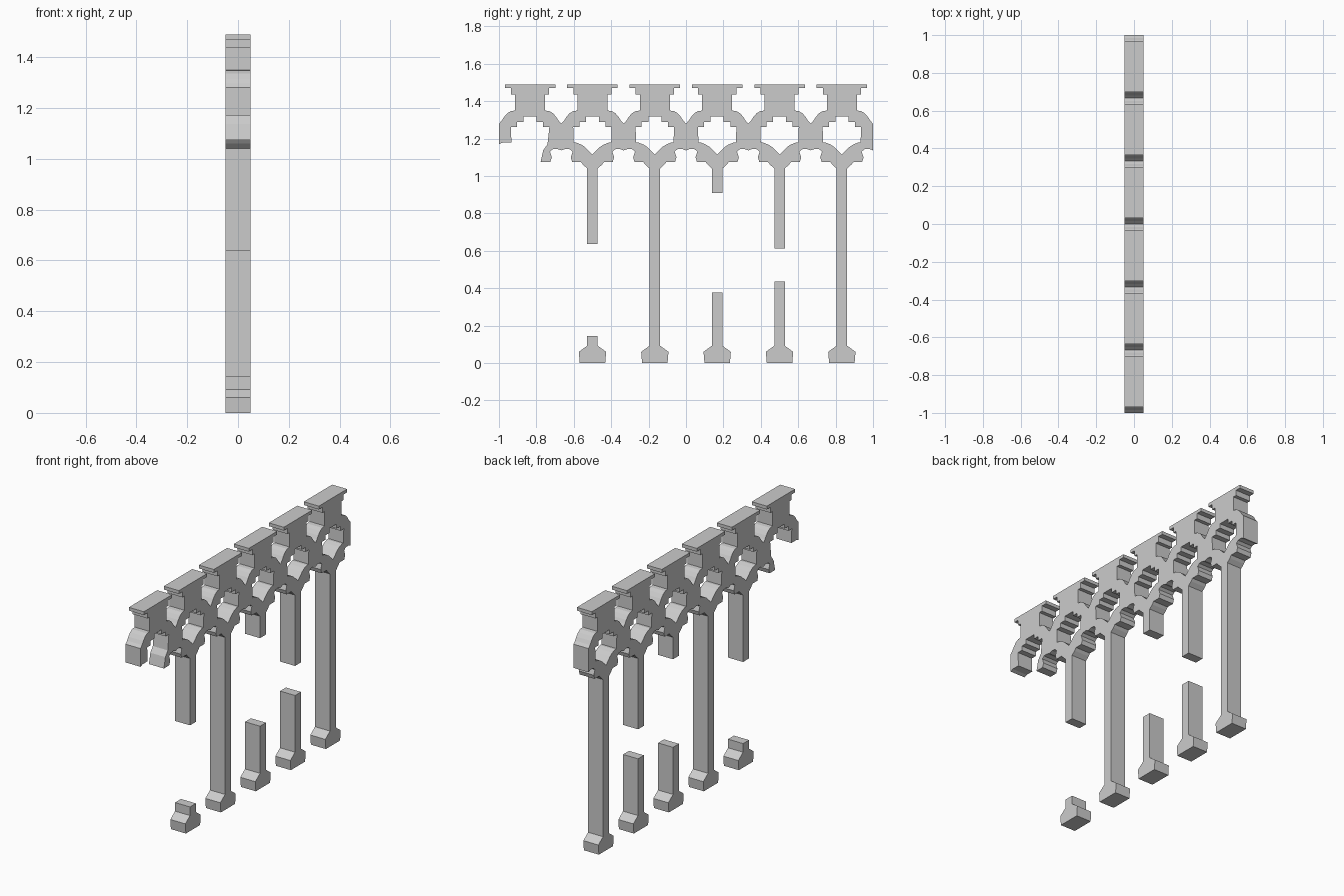
import bpy, bmesh

if "Cube" in bpy.data.objects:
    bpy.data.objects.remove(bpy.data.objects["Cube"])

T = 0.05          # half thickness
B = 1 / 6         # half bay width

# half-bay profile pieces (distance from bay centre, z)
CAP = [(0, 1.49), (.135, 1.49), (.135, 1.47), (.102, 1.47), (.102, 1.437), (.08, 1.437)]
SHOULDER = [(.08, 1.35), (.103, 1.347), (.123, 1.335), (.14, 1.315), (.152, 1.296), (B, 1.28)]
UNDERSIDE = [(B, 1.137), (.145, 1.145), (.12, 1.143), (.106, 1.13), (.116, 1.1),
             (.108, 1.075), (.062, 1.075), (.05, 1.06), (.028, 1.04), (0, 1.04)]
LOWER_HOLE = [(0, 1.115), (.02, 1.135), (.04, 1.155), (.06, 1.168), (.085, 1.178)]
UPPER_HOLE = [(.1, 1.178), (.103, 1.263), (.07, 1.263), (.07, 1.29), (.035, 1.29),
              (.035, 1.317), (0, 1.317)]
WHOLE = CAP + SHOULDER + UNDERSIDE + LOWER_HOLE + UPPER_HOLE
# broken halves of the first bay
BROKEN_L = CAP + SHOULDER + [(B, 1.17), (.148, 1.178)] + UPPER_HOLE
BROKEN_R = CAP + SHOULDER + UNDERSIDE[:5] + [(.108, 1.075), (.056, 1.075), (.07, 1.138),
                                            (.093, 1.17)] + UPPER_HOLE[1:]


def add_half(bm, c, side, pts):
    """Slab from a half profile, left open where it joins its neighbours."""
    ring = [(c + side * d, z) for d, z in pts]
    f = [bm.verts.new((T, y, z)) for y, z in ring]
    b = [bm.verts.new((-T, y, z)) for y, z in ring]
    bm.faces.new(f)
    bm.faces.new(b[::-1])
    for i in range(len(ring)):
        j = (i + 1) % len(ring)
        d0, d1, y = pts[i][0], pts[j][0], ring[i][0]
        seam = d0 == d1 and (d0 == 0 or (d0 == B and abs(y) < .99))
        if not seam:
            bm.faces.new((f[i], b[i], b[j], f[j]))


def finish(bm, name):
    bmesh.ops.remove_doubles(bm, verts=bm.verts, dist=1e-4)
    bmesh.ops.recalc_face_normals(bm, faces=bm.faces)
    me = bpy.data.meshes.new(name)
    bm.to_mesh(me)
    bm.free()
    ob = bpy.data.objects.new(name, me)
    bpy.context.collection.objects.link(ob)


def column(name, c, z0, z1):
    """Shaft between two heights, with a flared foot when it reaches the ground."""
    pts = [(0, z1), (.028, z1)]
    if z0 == 0:
        pts += [(.028, .093), (.073, .06), (.068, 0), (0, 0)]
    else:
        pts += [(.028, z0), (0, z0)]
    bm = bmesh.new()
    for s in (-1, 1):
        add_half(bm, c, s, pts)
    finish(bm, name)


# arcade tracery with caps
bm = bmesh.new()
for i in range(6):
    c = -1 + B + i * 2 * B
    add_half(bm, c, -1, WHOLE if i else BROKEN_L)
    add_half(bm, c, 1, WHOLE if i else BROKEN_R)
finish(bm, "arcade_tracery")

# columns: bay index -> (top of lower stub, bottom of upper stub), None if unbroken
gaps = {1: (.145, .637), 2: None, 3: (.377, .908), 4: (.435, .613), 5: None}
for i, gap in gaps.items():
    c = -1 + B + i * 2 * B
    if gap:
        column(f"broken_column_lower_{i}", c, 0, gap[0])
        column(f"broken_column_upper_{i}", c, gap[1], 1.04)
    else:
        column(f"column_{i}", c, 0, 1.04)
